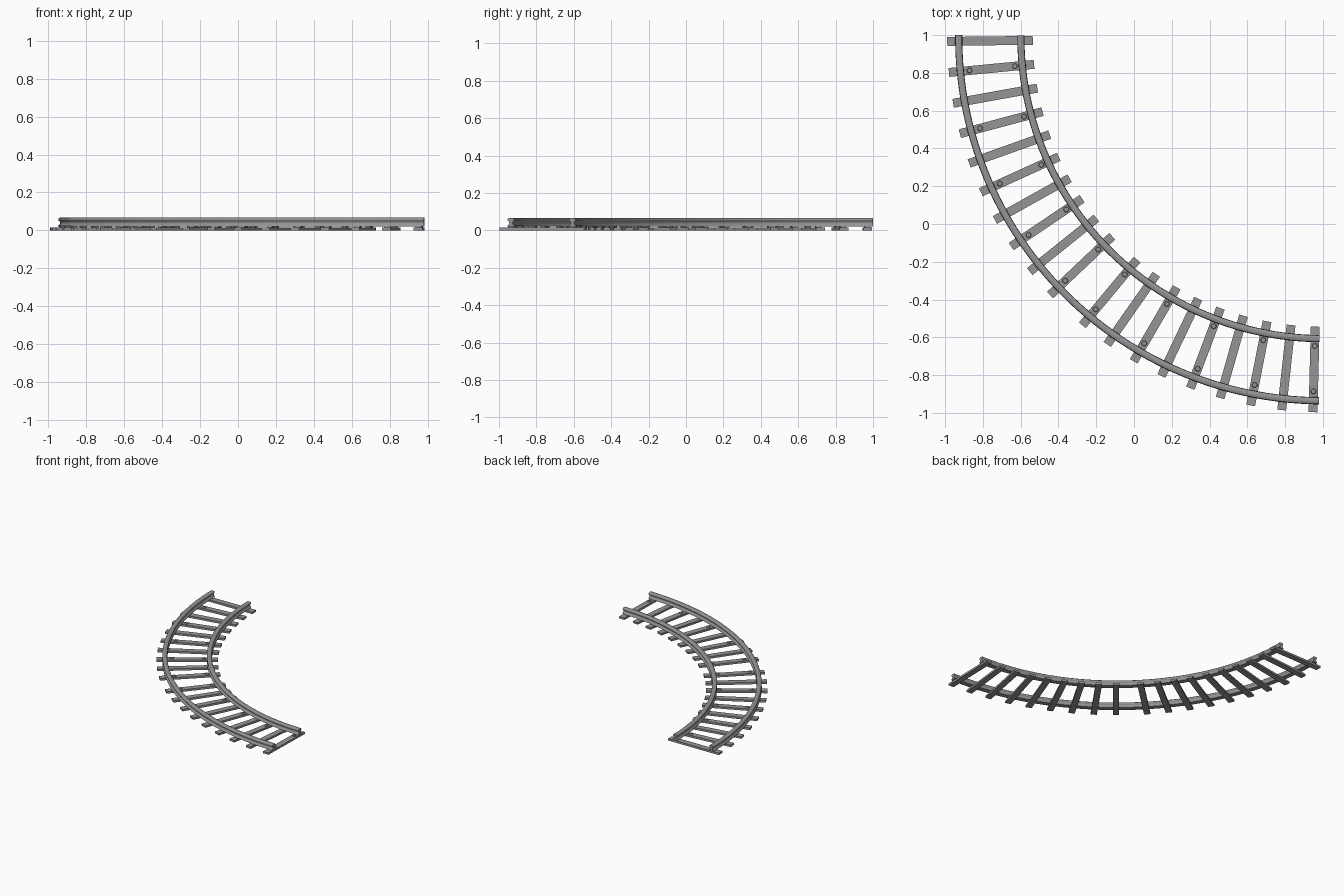
import bpy, bmesh, math
from mathutils import Matrix, Vector

if "Cube" in bpy.data.objects:
    bpy.data.objects.remove(bpy.data.objects["Cube"])

CX, CY = 0.999, 0.991       # centre of the quarter-circle bend
TIE_IN, TIE_OUT, TIE_W = 1.535, 1.988, 0.047
RAIL_RADII = {"inner_rail": 1.598, "outer_rail": 1.927}
A0, A1 = -0.28, 89.42       # angular extent of the rails, in degrees

steel = bpy.data.materials.new("dark_grey")
steel.diffuse_color = (0.3, 0.3, 0.3, 1)
steel.use_nodes = True
steel.node_tree.nodes["Principled BSDF"].inputs["Base Color"].default_value = steel.diffuse_color


def polar(r, deg, z):
    a = math.radians(deg)
    return Vector((CX - r * math.cos(a), CY - r * math.sin(a), z))


def finish(bm, name, smooth_angle=0):
    bmesh.ops.recalc_face_normals(bm, faces=bm.faces)
    mesh = bpy.data.meshes.new(name)
    bm.to_mesh(mesh)
    bm.free()
    mesh.materials.append(steel)
    ob = bpy.data.objects.new(name, mesh)
    bpy.context.collection.objects.link(ob)
    if smooth_angle:
        bpy.ops.object.select_all(action='DESELECT')
        ob.select_set(True)
        bpy.context.view_layer.objects.active = ob
        bpy.ops.object.shade_smooth_by_angle(angle=math.radians(smooth_angle))


# Rail section: broad foot, waisted web, rounded head (half profile, mirrored)
half = [(0.019, 0.020), (0.019, 0.026), (0.012, 0.031), (0.009, 0.038), (0.010, 0.046),
        (0.016, 0.051), (0.018, 0.055), (0.017, 0.062), (0.012, 0.067)]
profile = half + [(-x, z) for x, z in reversed(half)]


def rail(name, radius, steps=64):
    bm = bmesh.new()
    rings = []
    for i in range(steps + 1):
        # Cut both ends square to the track axes
        rings.append([bm.verts.new(polar(radius + x, A0 + (A1 - A0) * i / steps, z))
                      for x, z in profile])
    n = len(profile)
    for a, b in zip(rings, rings[1:]):
        for j in range(n):
            k = (j + 1) % n
            bm.faces.new((a[j], a[k], b[k], b[j]))
    bm.faces.new(rings[0])
    bm.faces.new(rings[-1])
    finish(bm, name, smooth_angle=60)


for name, radius in RAIL_RADII.items():
    rail(name, radius)

# Sleepers: two runs with a slightly wider gap in the middle of the bend
tie_angles = [0.7 + 4.75 * k for k in range(10)] + [50.2 + 4.79 * k for k in range(9)]


def sleeper(i, deg):
    top = 0.016
    bm = bmesh.new()
    rot = Matrix.Rotation(math.radians(deg), 4, 'Z')
    place = Matrix.Translation(polar((TIE_IN + TIE_OUT) / 2, deg, top / 2)) @ rot
    bmesh.ops.create_cube(bm, size=1, matrix=place @ Matrix.Diagonal(
        (TIE_OUT - TIE_IN, TIE_W, top, 1)))
    finish(bm, f"sleeper_{i:02d}")


def bolts(i, deg):
    # Flat-topped bolt heads just inside each rail
    bm = bmesh.new()
    for r in (1.637, 1.878):
        bmesh.ops.create_cone(bm, cap_ends=True, segments=10, radius1=0.016, radius2=0.012,
                              depth=0.012, matrix=Matrix.Translation(polar(r, deg, 0.018)))
    finish(bm, f"bolts_{i:02d}", smooth_angle=40)


for i, deg in enumerate(tie_angles):
    sleeper(i, deg)
    # Bolts sit on every other sleeper of each run
    if (i % 2 == 1) if i < 10 else (i % 2 == 0):
        bolts(i, deg)

# Chairs joining the rails to the sleepers
bm = bmesh.new()
for deg in tie_angles:
    for radius in RAIL_RADII.values():
        m = Matrix.Translation(polar(radius, deg, 0.018)) @ Matrix.Rotation(math.radians(deg), 4, 'Z')
        bmesh.ops.create_cube(bm, size=1, matrix=m @ Matrix.Diagonal((0.03, 0.03, 0.006, 1)))
finish(bm, "rail_chairs")
